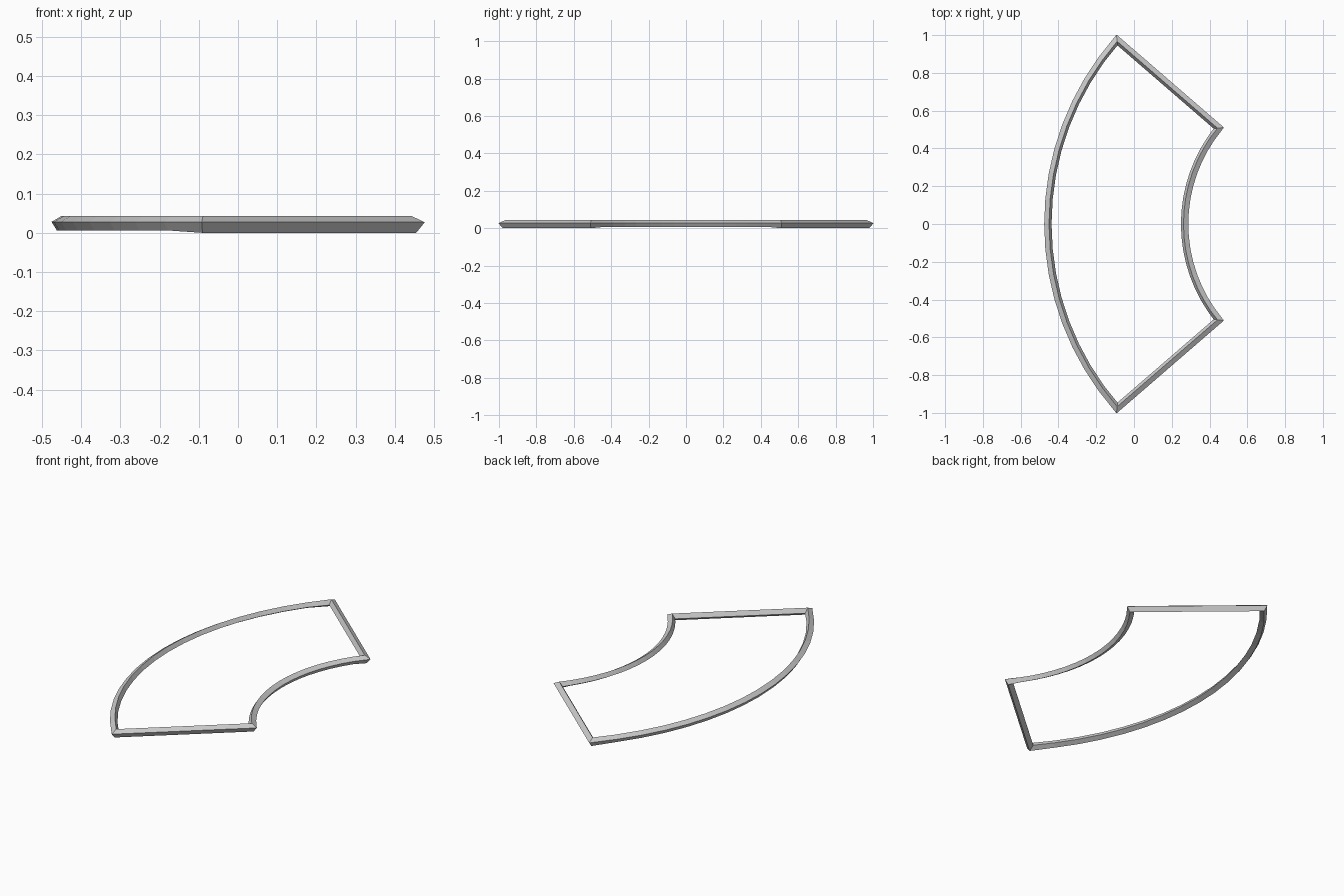
import bpy, bmesh, math
from mathutils import Vector

if "Cube" in bpy.data.objects:
    bpy.data.objects.remove(bpy.data.objects["Cube"])

# Path of the frame: annular sector, two concentric-looking arcs
N = 16


def arc(tip, mid_x):
    """Arc from (tip.x, -tip.y) to tip through (mid_x, 0)."""
    s = tip[0] - mid_x
    r = (s * s + tip[1] ** 2) / (2 * s)
    cx, a = mid_x + r, math.asin(tip[1] / r)
    angles = [-a + 2 * a * i / N for i in range(N + 1)]
    return [Vector((cx - r * math.cos(t), r * math.sin(t))) for t in angles]


outer = arc((-0.09, 0.974), -0.456)
inner = arc((0.449, 0.508), 0.268)
path = outer + inner[::-1]
corners = {0, N, N + 1, 2 * N + 1}

# Tilted diamond section: (offset outward, height)
straight = [(0.020, 0.029), (-0.005, 0.045), (-0.020, 0.021), (0.004, 0.002)]
curved = [(0.0195, 0.030), (-0.006, 0.045), (-0.0195, 0.023), (0.006, 0.008)]

bm = bmesh.new()
rings = []
for i, p in enumerate(path):
    d0 = (p - path[i - 1]).normalized()
    d1 = (path[(i + 1) % len(path)] - p).normalized()
    n0, n1 = Vector((-d0.y, d0.x)), Vector((-d1.y, d1.x))
    miter = (n0 + n1) / (1 + n0.dot(n1))
    section = straight if i in corners else curved
    rings.append([bm.verts.new((p.x + miter.x * o, p.y + miter.y * o, z))
                  for o, z in section])

# Skin the section around the closed path
for i, a in enumerate(rings):
    b = rings[(i + 1) % len(rings)]
    for k in range(4):
        j = (k + 1) % 4
        bm.faces.new((a[k], a[j], b[j], b[k]))
bmesh.ops.recalc_face_normals(bm, faces=bm.faces)

# Rest on the ground
low = min(v.co.z for v in bm.verts)
bmesh.ops.translate(bm, verts=bm.verts, vec=(0, 0, -low))
mesh = bpy.data.meshes.new("curved_frame")
bm.to_mesh(mesh)
bm.free()
obj = bpy.data.objects.new("curved_frame", mesh)
bpy.context.collection.objects.link(obj)
